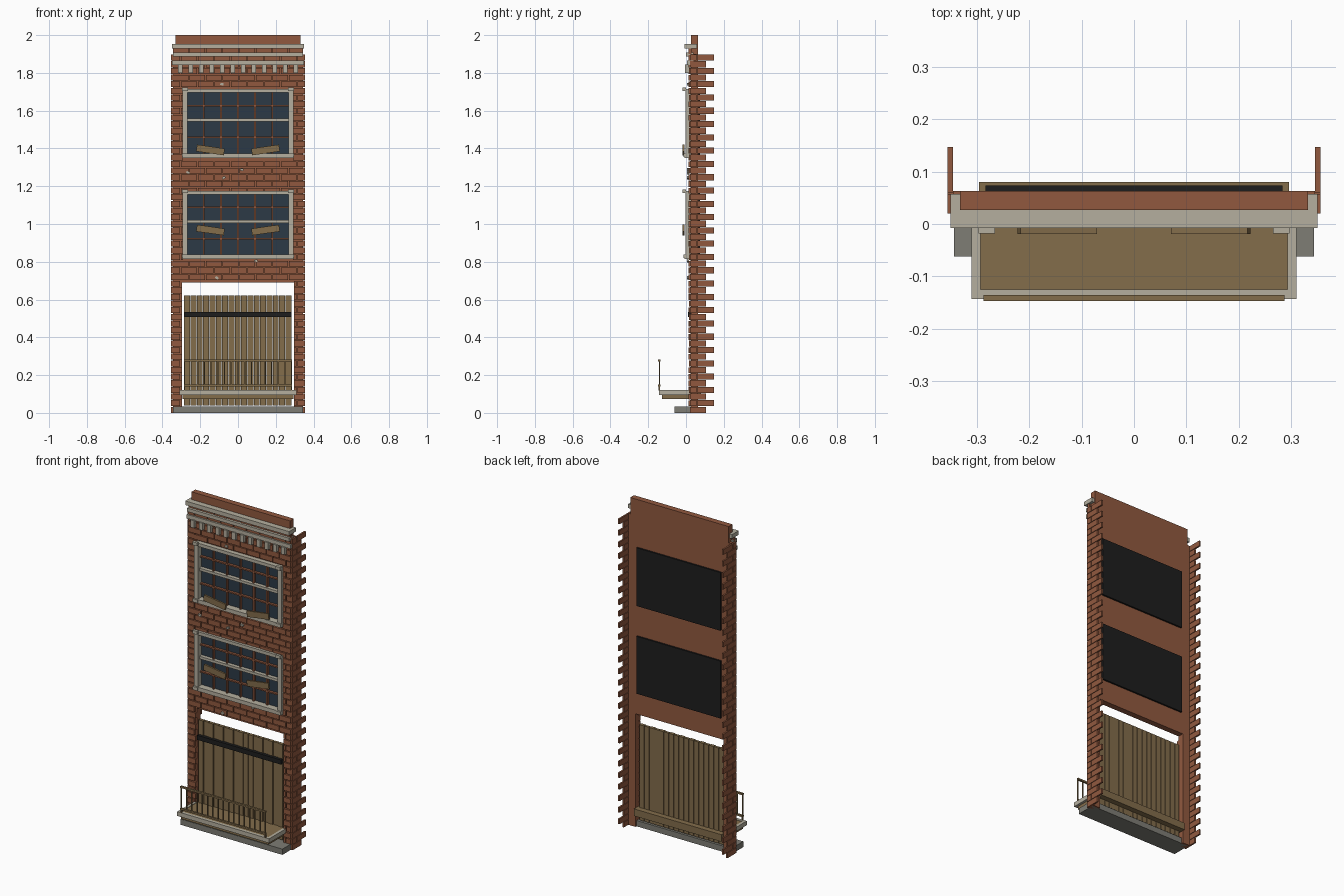
import bpy, bmesh, math, random
from mathutils import Matrix, Vector

random.seed(4)


def material(name, r, g, b):
    def lin(c):
        c /= 255
        return c / 12.92 if c <= 0.04045 else ((c + 0.055) / 1.055) ** 2.4
    m = bpy.data.materials.new(name)
    m.diffuse_color = (lin(r), lin(g), lin(b), 1)
    return m


BRICK = material("brick red", 145, 89, 63)
TRIM = material("pale stone trim", 181, 175, 159)
WOOD = material("weathered wood", 131, 109, 75)
STONE = material("grey stone", 126, 125, 117)
GLASS = material("dark blue glass", 44, 58, 70)
BLACK = material("black", 29, 29, 29)


def boxes(name, mat, items):
    """One object from boxes (x0, x1, y0, y1, z0, z1[, tilt about y])."""
    bm = bmesh.new()
    for b in items:
        x0, x1, y0, y1, z0, z1 = b[:6]
        tilt = b[6] if len(b) > 6 else 0
        mid = Vector(((x0 + x1) / 2, (y0 + y1) / 2, (z0 + z1) / 2))
        mtx = (Matrix.Translation(mid) @ Matrix.Rotation(tilt, 4, 'Y')
               @ Matrix.Diagonal((x1 - x0, y1 - y0, z1 - z0, 1)))
        bmesh.ops.create_cube(bm, size=1, matrix=mtx)
    me = bpy.data.meshes.new(name)
    bm.to_mesh(me)
    bm.free()
    me.materials.append(mat)
    ob = bpy.data.objects.new(name, me)
    bpy.context.collection.objects.link(ob)
    return ob


def both(x0, x1, *rest):
    """A box and its mirror image across x = 0."""
    return [(x0, x1, *rest), (-x1, -x0, *rest)]


ROW = 1.9 / 54
W = 0.345                                   # half width of the facade
DOOR = (0.297, 0.0, 0.69)                   # half width, bottom, top
WINDOWS = [(0.29, 0.815, 1.175), (0.29, 1.35, 1.715)]

# backing wall: piers and spandrels around the openings
wall = both(0.285, W, 0.027, 0.063, 0.69, 1.9) + both(0.297, W, 0.027, 0.063, 0, 0.69)
for z0, z1 in ((0.69, 0.825), (1.165, 1.36), (1.705, 1.9)):
    wall.append((-0.285, 0.285, 0.027, 0.063, z0, z1))
boxes("backing_wall", BRICK, wall)
boxes("parapet", BRICK, [(-0.332, 0.332, 0.027, 0.063, 1.9, 2.0)])

# front brick courses in running bond, clipped at the openings
bricks = []
PITCH = 0.088
for r in range(1, 55):
    z0, z1 = r * ROW, r * ROW + ROW - 0.005
    zc = (z0 + z1) / 2
    spans = [(-W, W)]
    for hw, lo, hi in [DOOR] + WINDOWS:
        if lo < zc < hi:
            spans = [(-W, -hw), (hw, W)]
    start = -W - (PITCH / 2 if r % 2 else 0)
    for s0, s1 in spans:
        for i in range(10):
            a = max(start + i * PITCH, s0)
            b = min(start + (i + 1) * PITCH - 0.005, s1)
            if b - a > 0.008:
                bricks.append((a, b, 0.013 + random.uniform(0, 0.003), 0.029, z0, z1))
boxes("front_bricks", BRICK, bricks)

# toothed side bricks
teeth = []
for r in range(54):
    z0, z1 = r * ROW, (r + 1) * ROW - 0.003
    if r % 2:
        teeth += both(W, 0.355, 0.02, 0.056, z0, z1)
        teeth += both(W, 0.355, 0.06, 0.147, z0, z1)
    else:
        teeth += both(W, 0.355, 0.02, 0.107, z0, z1)
boxes("side_bricks", BRICK, teeth)

# cornice bands and dentils
boxes("cornice", TRIM, [
    (-0.35, 0.35, -0.008, 0.057, 1.928, 1.953),
    (-0.345, 0.345, 0.0, 0.04, 1.887, 1.908),
    (-0.35, 0.35, 0.005, 0.04, 1.842, 1.866)])
boxes("dentils", TRIM, [(x - 0.012, x + 0.012, -0.004, 0.025, 1.80, 1.845)
                        for x in (-0.305 + i * 0.61 / 11 for i in range(12))])

# windows: pane, back panel, frame, muntins and nailed boards
for label, (hw, lo, hi), board_z in (("lower", WINDOWS[0], 0.968), ("upper", WINDOWS[1], 1.392)):
    boxes(label + "_window_glass", GLASS, [(-0.285, 0.285, 0.033, 0.045, lo, hi)])
    boxes(label + "_window_back_panel", BLACK, [(-0.283, 0.283, 0.045, 0.073, lo + 0.005, hi - 0.005)])
    mid = (lo + hi) / 2 + 0.018
    frame = both(0.268, 0.294, -0.003, 0.035, lo, hi)
    frame += [(-0.29, 0.29, -0.002, 0.035, hi - 0.02, hi),
              (-0.29, 0.29, -0.008, 0.035, lo, lo + 0.024),
              (-0.27, 0.27, 0.01, 0.034, mid - 0.008, mid + 0.008)]
    frame += both(0.265, 0.296, -0.018, 0.0, hi - 0.012, hi + 0.008)
    frame += both(0.265, 0.296, -0.014, 0.0, lo + 0.004, lo + 0.024)
    boxes(label + "_window_frame", TRIM, frame)
    bars = [(x - 0.004, x + 0.004, 0.018, 0.034, lo + 0.02, hi - 0.02)
            for x in (-0.181, -0.09, 0, 0.09, 0.181)]
    bars += [(-0.27, 0.27, 0.018, 0.034, z - 0.004, z + 0.004)
             for z in (mid + 0.075, mid - 0.09)]
    boxes(label + "_window_muntins", BRICK, bars)
    boxes(label + "_window_boards", WOOD, [
        (-0.22, -0.072, -0.019, -0.008, board_z - 0.018, board_z + 0.018, math.radians(8)),
        (0.072, 0.22, -0.019, -0.008, board_z - 0.018, board_z + 0.018, math.radians(-8))])

# plank door with a dark strap
N = 17
step = 0.57 / N
boxes("door_planks", WOOD, [(-0.285 + i * step, -0.285 + (i + 1) * step - 0.003,
                             0.027 + 0.004 * (i % 2), 0.047, 0.04, 0.622) for i in range(N)])
boxes("door_strap", BLACK, [(-0.283, 0.283, 0.01, 0.03, 0.507, 0.535)])

# stone step and balcony platform
boxes("base_step", STONE, [(-0.343, 0.343, -0.062, 0.053, 0, 0.035)])
boxes("platform", WOOD, [(-0.295, 0.295, -0.127, 0.08, 0.074, 0.117)])
boxes("platform_trim", TRIM,
      both(0.293, 0.31, -0.143, 0.02, 0.094, 0.12)
      + [(-0.295, 0.295, -0.143, -0.125, 0.094, 0.12)])

# railing
rail = [(-0.287, 0.287, -0.147, -0.135, z - 0.005, z + 0.005) for z in (0.144, 0.278)]
rail += [(x - 0.003, x + 0.003, -0.144, -0.138, 0.144, 0.278)
         for x in (-0.284 + i * 0.568 / 16 for i in range(17))]
rail += both(0.28, 0.287, -0.145, -0.137, 0.118, 0.145)
boxes("railing", WOOD, rail)

# small pale chips on the brickwork
boxes("wall_chips", TRIM, [(x - 0.009, x + 0.009, 0.006, 0.016, z - 0.006, z + 0.006, t)
                           for x, z, t in ((-0.265, 1.272, 0.4), (-0.075, 1.245, -0.5), (0.02, 1.288, 0.3),
                                           (0.095, 0.805, -0.3), (-0.112, 0.715, 0.6), (-0.085, 1.74, 0.2))])
